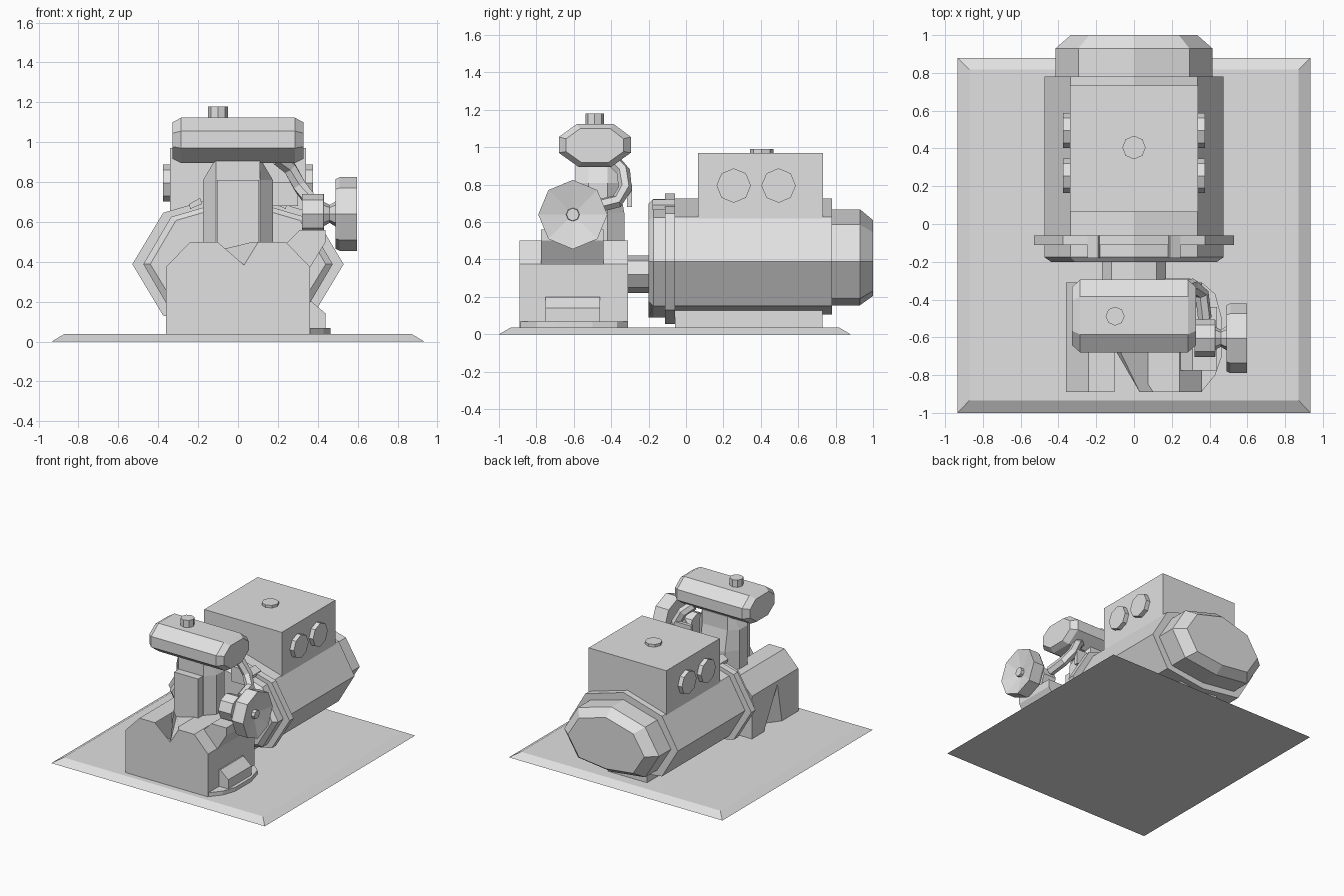
import bpy, bmesh, math
from mathutils import Vector

if "Cube" in bpy.data.objects:
    bpy.data.objects.remove(bpy.data.objects["Cube"])

gray = bpy.data.materials.new("light_gray")
gray.diffuse_color = (0.75, 0.75, 0.75, 1)
gray.use_nodes = True
gray.node_tree.nodes["Principled BSDF"].inputs["Base Color"].default_value = gray.diffuse_color


def loft(name, rings):
    """Skin a list of matching rings of points and cap both ends."""
    bm = bmesh.new()
    vr = [[bm.verts.new(p) for p in r] for r in rings]
    n = len(rings[0])
    for a, b in zip(vr, vr[1:]):
        for i in range(n):
            j = (i + 1) % n
            bm.faces.new((a[i], a[j], b[j], b[i]))
    bm.faces.new(vr[0])
    bm.faces.new(vr[-1])
    bmesh.ops.recalc_face_normals(bm, faces=bm.faces)
    me = bpy.data.meshes.new(name)
    bm.to_mesh(me)
    bm.free()
    me.materials.append(gray)
    ob = bpy.data.objects.new(name, me)
    bpy.context.collection.objects.link(ob)
    return ob


def box(name, x0, x1, y0, y1, z0, z1):
    return loft(name, [[(x0, y0, z), (x1, y0, z), (x1, y1, z), (x0, y1, z)] for z in (z0, z1)])


def extrude_y(name, prof, y0, y1):
    return loft(name, [[(x, y, z) for x, z in prof] for y in (y0, y1)])


def octagon(axis, pos, c, r1, r2=None):
    """Eight points around an axis; c and r are in the two other axes."""
    r2 = r2 or r1
    pts = []
    for k in range(8):
        t = k * math.pi / 4
        p = [c[0] + r1 * math.cos(t), c[1] + r2 * math.sin(t)]
        p.insert(axis, pos)
        pts.append(tuple(p))
    return pts


def motor_ring(y, rx, up, down, floor):
    return [(rx * x, y, max(floor, 0.388 + z * (up if z > 0 else down)))
            for x, _, z in octagon(1, y, (0, 0), 1)]


def cut(target, cutter):
    m = target.modifiers.new("cut", 'BOOLEAN')
    m.operation = 'DIFFERENCE'
    m.solver = 'EXACT'
    m.object = cutter
    cutter.hide_render = True
    cutter.hide_viewport = True


# base plate with sloping rim
loft("base_plate", [[(-x, a, z), (x, a, z), (x, b, z), (-x, b, z)]
                    for x, a, b, z in ((0.935, -1, 0.88, 0), (0.872, -0.935, 0.817, 0.037))])

# motor
loft("motor_front_ring", [motor_ring(-0.2, 0.44, 0.31, 0.30, 0.09),
                          motor_ring(-0.175, 0.475, 0.335, 0.335, 0.09),
                          motor_ring(-0.11, 0.475, 0.335, 0.335, 0.09)])
loft("motor_barrel", [motor_ring(y, 0.475, 0.337, 0.335, 0.105) for y in (-0.11, 0.78)])
loft("motor_flange", [motor_ring(y, 0.53, 0.365, 0.365, 0.055) for y in (-0.112, -0.06)])
loft("motor_end_cap", [motor_ring(0.77, 0.415, 0.28, 0.28, 0.155),
                       motor_ring(0.93, 0.415, 0.28, 0.28, 0.155),
                       motor_ring(1.0, 0.335, 0.222, 0.22, 0.205)])
box("motor_foot", -0.17, 0.17, -0.06, 0.73, 0.01, 0.2)
loft("drive_coupling", [octagon(1, y, (0, 0.32), 0.17, 0.1) for y in (-0.33, -0.19)])

# junction box with round covers
box("junction_box", -0.34, 0.34, 0.063, 0.732, 0.5, 0.97)
loft("junction_box_knob", [octagon(2, z, (0, 0.405), 0.062) for z in (0.96, 0.99)])
for s in (-1, 1):
    for y in (0.255, 0.495):
        loft("side_cover", [octagon(0, s * x, (y, 0.795), 0.092) for x in (0.33, 0.375)])
    # lugs on the flange
    extrude_y("flange_lug", [(s * 0.18, 0.69), (s * 0.24, 0.665), (s * 0.245, 0.69), (s * 0.19, 0.72)],
              -0.18, -0.06)

# crankcase with front and left side notches
case = extrude_y("crankcase", [(-0.36, 0.01), (0.36, 0.01), (0.36, 0.375), (0.24, 0.5), (-0.24, 0.5), (-0.36, 0.375)],
                 -0.89, -0.31)
cut(case, loft("front_notch_cutter", [[(-0.115, -0.9, 0.51), (0.115, -0.9, 0.51), (0.035, -0.9, 0.38)],
                                      [(-0.115, -0.64, 0.51), (0.115, -0.64, 0.51), (-0.09, -0.64, 0.46)]]))
cut(case, loft("side_notch_cutter", [[(-0.37, -0.70, 0.03), (-0.37, -0.46, 0.03), (-0.37, -0.64, 0.36)],
                                     [(-0.18, -0.45, 0.03), (-0.18, -0.43, 0.03), (-0.18, -0.44, 0.1)]]))
ledge = [(0.3, -0.89), (0.36, -0.885), (0.43, -0.8), (0.465, -0.7), (0.465, -0.5), (0.43, -0.37), (0.36, -0.31), (0.3, -0.31)]
loft("crankcase_ledge", [[(x, y, z) for x, y in ledge] for z in (0.01, 0.068)])
extrude_y("side_hatch", [(0.34, 0.05), (0.44, 0.05), (0.44, 0.14), (0.37, 0.2), (0.34, 0.2)], -0.75, -0.46)
extrude_y("flywheel_bracket", [(0.24, 0.49), (0.31, 0.56), (0.44, 0.56), (0.44, 0.5), (0.36, 0.37)],
          -0.775, -0.44)

# cylinder column: chamfered body, narrow front block
rings = []
for z, w, back in ((0.42, 0.175, -0.33), (0.65, 0.175, -0.33), (0.81, 0.175, -0.36), (0.92, 0.11, -0.36)):
    f = min(w, 0.11)
    rings.append([(-f, -0.59, z), (f, -0.59, z), (w, -0.52, z), (w, -0.42, z),
                  (f, back, z), (-f, back, z), (-w, -0.42, z), (-w, -0.52, z)])
loft("cylinder_column", rings)
box("cylinder_front_block", -0.105, 0.105, -0.65, -0.55, 0.42, 0.81)

# air tank with chamfered ends
tank = [(-0.68, 0.97), (-0.575, 0.895), (-0.40, 0.895), (-0.295, 0.97),
        (-0.295, 1.055), (-0.385, 1.123), (-0.585, 1.123), (-0.68, 1.055)]


def tank_ring(x, s):
    return [(x, -0.488 + (y + 0.488) * s, 1.005 + (z - 1.005) * s) for y, z in tank]


loft("air_tank", [tank_ring(-0.328, 0.8), tank_ring(-0.285, 1), tank_ring(0.285, 1), tank_ring(0.328, 0.8)])
loft("tank_cap", [octagon(2, z, (-0.1, -0.488), 0.05) for z in (1.11, 1.18)])

# flywheel with shallow dished face and its bearing
hub = (-0.605, 0.64)
loft("flywheel", [octagon(0, x, hub, r) for x, r in
                  ((0.49, 0.05), (0.49, 0.175), (0.51, 0.185), (0.598, 0.185), (0.565, 0.036), (0.59, 0.034))])
loft("flywheel_bearing", [octagon(0, x, hub, r) for x, r in
                          ((0.32, 0.1), (0.43, 0.1), (0.432, 0.06), (0.46, 0.045), (0.5, 0.07))])

# intake pipe swept from the tank down to the bearing
path = [Vector(p) for p in ((0.2, -0.38, 0.92), (0.26, -0.335, 0.87), (0.31, -0.325, 0.78),
                            (0.36, -0.37, 0.71), (0.375, -0.5, 0.68))]
rings = []
for i, p in enumerate(path):
    d = (path[min(i + 1, 4)] - path[max(i - 1, 0)]).normalized()
    u = d.cross(Vector((1, 0, 0.3))).normalized()
    v = d.cross(u)
    rings.append([p + 0.037 * (u * math.cos(k * math.pi / 3) + v * math.sin(k * math.pi / 3)) for k in range(6)])
loft("intake_pipe", rings)
box("pipe_bracket", 0.16, 0.3, -0.315, -0.288, 0.68, 0.8)
